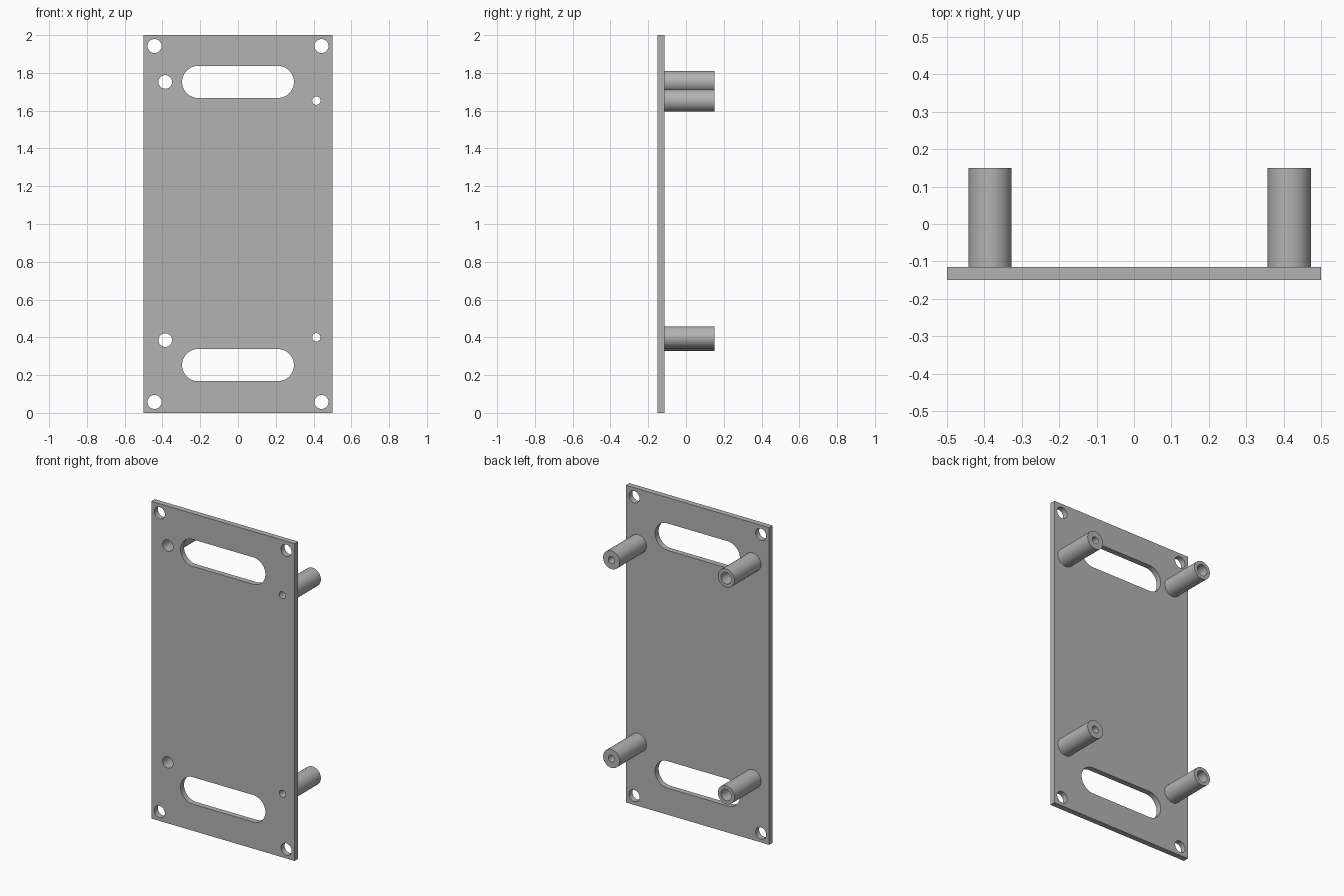
import bpy
import bmesh
from math import pi, sin, cos, radians

default = bpy.data.objects.get("Cube")
if default:
    bpy.data.objects.remove(default, do_unlink=True)

GREY = (0.45, 0.45, 0.45, 1)
metal = bpy.data.materials.new("plain grey")
metal.use_nodes = True
metal.diffuse_color = GREY
metal.node_tree.nodes["Principled BSDF"].inputs["Base Color"].default_value = GREY

FRONT, PLATE_BACK, POST_END = -0.15, -0.115, 0.15
POST_RADIUS = 0.058


def arc(x, z, radius, start=0, sweep=2 * pi, steps=48):
    return [(x + radius * cos(start + sweep * i / steps),
             z + radius * sin(start + sweep * i / steps)) for i in range(steps)]


def slot(z, half_length, radius):
    reach = half_length - radius
    # One extra step closes each half circle at its tangent point
    right = arc(reach, z, radius, -pi / 2, pi, 24) + [(reach, z + radius)]
    left = arc(-reach, z, radius, pi / 2, pi, 24) + [(-reach, z - radius)]
    return right + left


def extruded(name, outlines, y0, y1):
    """Fill nested x-z outlines and extrude them from y0 to y1."""
    curve = bpy.data.curves.new(name, "CURVE")
    curve.dimensions = "2D"
    curve.fill_mode = "BOTH"
    curve.extrude = (y1 - y0) / 2
    for points in outlines:
        spline = curve.splines.new("POLY")
        spline.points.add(len(points) - 1)
        for point, (x, z) in zip(spline.points, points):
            point.co = (x, z, 0, 1)
        spline.use_cyclic_u = True
    obj = bpy.data.objects.new(name, curve)
    bpy.context.collection.objects.link(obj)
    obj.location.y = (y0 + y1) / 2
    obj.rotation_euler.x = pi / 2
    bpy.ops.object.select_all(action="DESELECT")
    obj.select_set(True)
    bpy.context.view_layer.objects.active = obj
    bpy.ops.object.convert(target="MESH")
    obj = bpy.context.object

    # Weld the caps to the walls
    bm = bmesh.new()
    bm.from_mesh(obj.data)
    bmesh.ops.remove_doubles(bm, verts=bm.verts, dist=0.0001)
    bmesh.ops.recalc_face_normals(bm, faces=bm.faces)
    bm.to_mesh(obj.data)
    bm.free()
    obj.data.materials.clear()
    obj.data.materials.append(metal)
    bpy.ops.object.shade_smooth_by_angle(angle=radians(30))
    return obj


# Hollow posts: name, x, z, bore radius
posts = [
    ("upper_right_post", -0.385, 1.752, 0.036),
    ("lower_right_post", -0.385, 0.385, 0.036),
    ("upper_left_post", 0.415, 1.653, 0.022),
    ("lower_left_post", 0.415, 0.40, 0.022),
]

# Plate with slots, corner holes and post bores
outlines = [[(-0.5, 0), (0.5, 0), (0.5, 2), (-0.5, 2)]]
outlines += [slot(z, 0.296, 0.085) for z in (0.253, 1.752)]
outlines += [arc(x, z, 0.037) for x in (-0.442, 0.442) for z in (0.058, 1.942)]
outlines += [arc(x, z, bore) for _, x, z, bore in posts]
extruded("mounting_plate", outlines, FRONT, PLATE_BACK)

# Posts standing on the back of the plate
for name, x, z, bore in posts:
    extruded(name, [arc(x, z, POST_RADIUS), arc(x, z, bore)], PLATE_BACK, POST_END)
